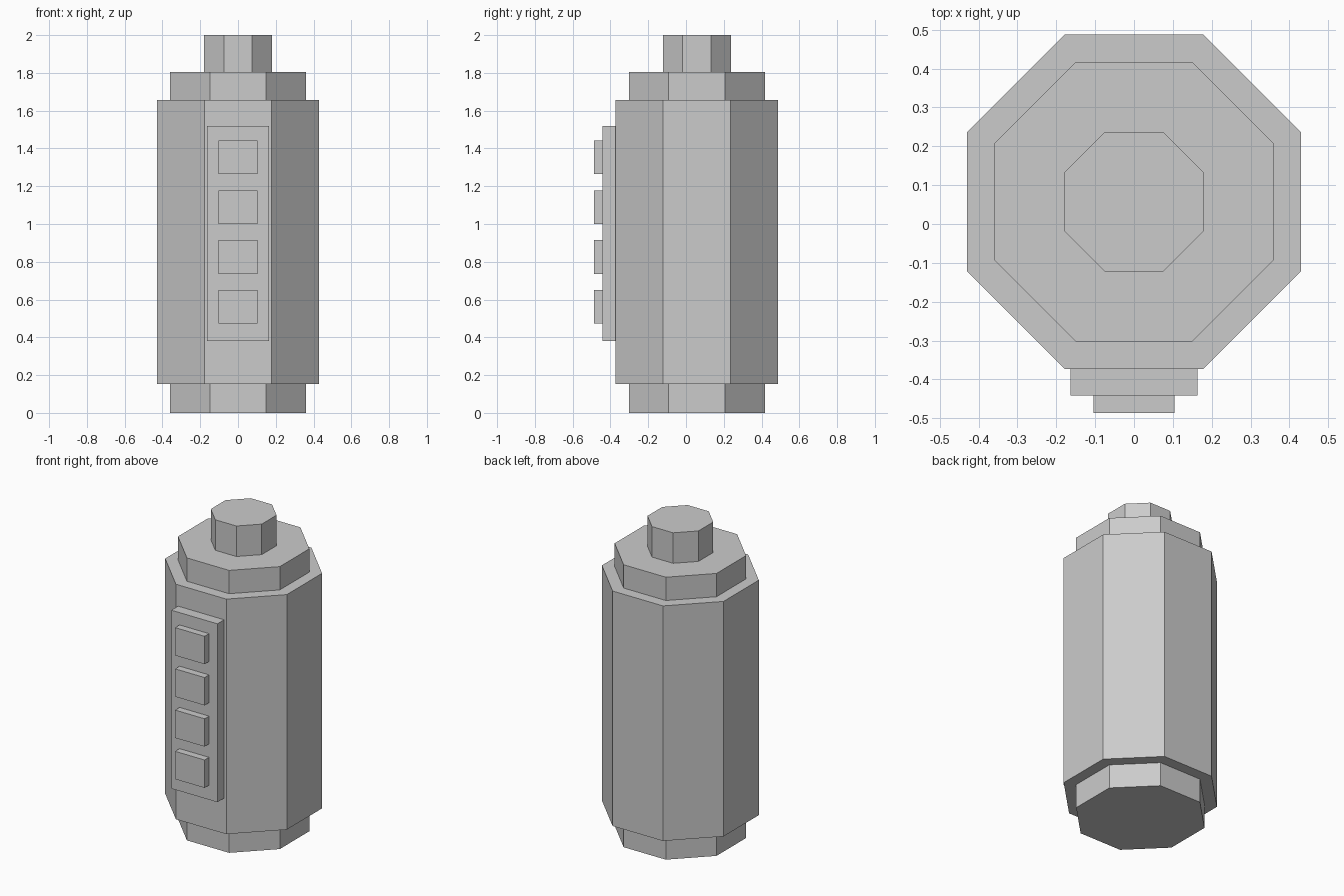
import bpy, bmesh, math
from mathutils import Matrix, Vector

if "Cube" in bpy.data.objects:
    bpy.data.objects.remove(bpy.data.objects["Cube"])

CY = 0.057  # y of the cylinder axis

grey = bpy.data.materials.new("plain grey")
grey.diffuse_color = (0.6, 0.6, 0.6, 1)
grey.use_nodes = True
grey.node_tree.nodes["Principled BSDF"].inputs["Base Color"].default_value = grey.diffuse_color


def finish(name, bm):
    mesh = bpy.data.meshes.new(name)
    bm.to_mesh(mesh)
    bm.free()
    mesh.materials.append(grey)
    obj = bpy.data.objects.new(name, mesh)
    bpy.context.collection.objects.link(obj)
    return obj


def octagon(name, apothem, z0, z1):
    """Eight-sided prism with a flat side facing the front."""
    bm = bmesh.new()
    r = apothem / math.cos(math.pi / 8)
    m = Matrix.Translation((0, CY, (z0 + z1) / 2)) @ Matrix.Rotation(math.pi / 8, 4, 'Z')
    bmesh.ops.create_cone(bm, cap_ends=True, segments=8, radius1=r, radius2=r,
                          depth=z1 - z0, matrix=m)
    return finish(name, bm)


def box(name, half_x, y0, y1, z0, z1):
    bm = bmesh.new()
    m = (Matrix.Translation((0, (y0 + y1) / 2, (z0 + z1) / 2))
         @ Matrix.Diagonal((2 * half_x, y1 - y0, z1 - z0, 1)))
    bmesh.ops.create_cube(bm, size=1, matrix=m)
    return finish(name, bm)


# Stacked octagonal sections
octagon("bottom_cap", 0.36, 0.0, 0.154)
octagon("main_body", 0.43, 0.154, 1.656)
octagon("top_cap", 0.36, 1.656, 1.805)
octagon("terminal_knob", 0.18, 1.805, 2.0)

# Front panel with four square indicators
box("front_panel", 0.163, -0.441, CY - 0.43, 0.38, 1.52)
for i in range(4):
    z = 0.473 + i * 0.2635
    box(f"indicator_{i + 1}", 0.104, -0.486, -0.441, z, z + 0.178)
